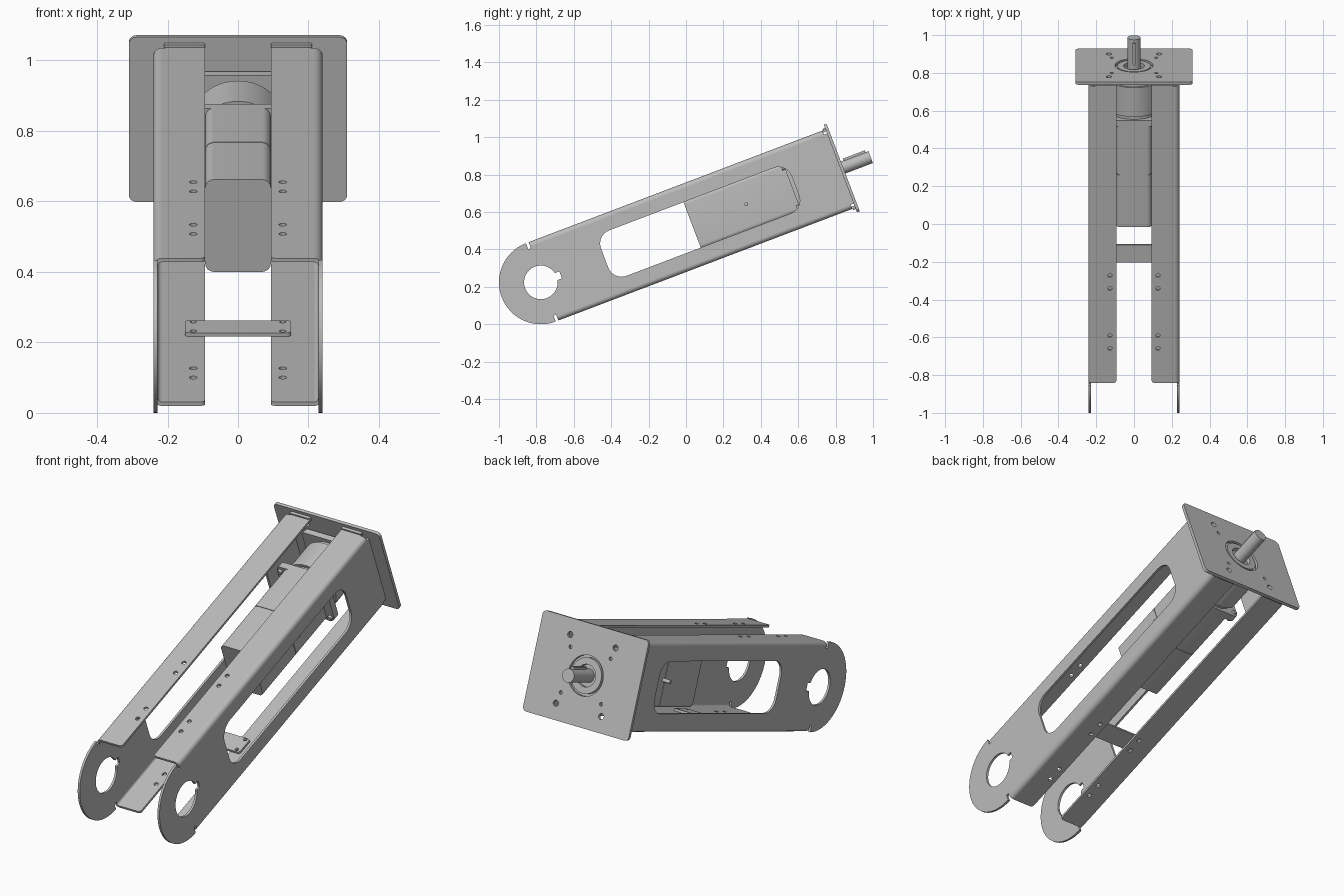
import bpy, bmesh, math
from mathutils import Matrix, Vector

if "Cube" in bpy.data.objects:
    bpy.data.objects.remove(bpy.data.objects["Cube"], do_unlink=True)

steel = bpy.data.materials.new("grey_steel")
steel.use_nodes = True
GREY = (0.5, 0.5, 0.5, 1)
steel.diffuse_color = GREY
steel.node_tree.nodes["Principled BSDF"].inputs["Base Color"].default_value = GREY

# Arm frame: x across, u along the tilted arm, v square to it; origin at the pivot
ARM = Matrix.Translation((0, -0.776, 0.224)) @ Matrix.Rotation(math.radians(20.8), 4, 'X')
X, U, V = Vector((1, 0, 0)), Vector((0, 1, 0)), Vector((0, 0, 1))


def arc(cx, cy, r, a0, a1, n=8):
    return [(cx + r * math.cos(math.radians(a0 + (a1 - a0) * i / n)),
             cy + r * math.sin(math.radians(a0 + (a1 - a0) * i / n))) for i in range(n + 1)]


def circle(cx, cy, r, n=32):
    return arc(cx, cy, r, 0, 360, n)[:-1]


def rounded(x0, x1, y0, y1, r, n=8):
    return (arc(x1 - r, y1 - r, r, 0, 90, n) + arc(x0 + r, y1 - r, r, 90, 180, n)
            + arc(x0 + r, y0 + r, r, 180, 270, n) + arc(x1 - r, y0 + r, r, 270, 360, n))


def solid(name, loops, p, q, lo, hi):
    """Fill outline loops (the later ones are holes) and extrude from lo to hi."""
    normal = p.cross(q)
    sign = sum(normal)
    curve = bpy.data.curves.new(name, 'CURVE')
    curve.dimensions, curve.fill_mode = '2D', 'BOTH'
    curve.extrude = (hi - lo) / 2
    for pts in loops:
        s = curve.splines.new('POLY')
        s.points.add(len(pts) - 1)
        for pt, (a, b) in zip(s.points, pts):
            pt.co = (a, b, 0, 1)
        s.use_cyclic_u = True
    tmp = bpy.data.objects.new(name + "_outline", curve)
    bpy.context.collection.objects.link(tmp)
    graph = bpy.context.evaluated_depsgraph_get()
    mesh = bpy.data.meshes.new_from_object(tmp.evaluated_get(graph))
    bpy.data.objects.remove(tmp, do_unlink=True)
    bpy.data.curves.remove(curve)
    frame = Matrix((p, q, normal)).transposed().to_4x4()
    frame.translation = normal * sign * (lo + hi) / 2
    bm = bmesh.new()
    bm.from_mesh(mesh)
    bmesh.ops.remove_doubles(bm, verts=bm.verts, dist=0.00005)
    bmesh.ops.transform(bm, matrix=frame, verts=bm.verts)
    bmesh.ops.recalc_face_normals(bm, faces=bm.faces)
    bm.to_mesh(mesh)
    bm.free()
    mesh.name = name
    mesh.materials.clear()
    mesh.materials.append(steel)
    ob = bpy.data.objects.new(name, mesh)
    ob.matrix_world = ARM
    bpy.context.collection.objects.link(ob)
    bpy.ops.object.select_all(action='DESELECT')
    ob.select_set(True)
    bpy.context.view_layer.objects.active = ob
    bpy.ops.object.shade_smooth_by_angle(angle=math.radians(35))
    return ob


def across(name, loops, lo, hi):      # outline in (u, v), extruded along x
    return solid(name, loops, U, V, lo, hi)


def flat(name, loops, lo, hi):        # outline in (x, u), extruded along v
    return solid(name, loops, X, U, lo, hi)


def along(name, loops, lo, hi):       # outline in (x, v), extruded along u
    return solid(name, loops, X, V, lo, hi)


R, T, BEND = 0.224, 0.012, 0.024      # arm half height, sheet thickness, bend radius
OUT, IN = 0.24, 0.093                 # outer and inner edge of each channel
START, END = 0.015, 1.713
edge = R - BEND

# Side panel outline: pivot disc, relief slits, window and keyed pivot bore
panel = (arc(0, 0, R, 90, 270, 40)
         + [(0, -0.19), (START, -0.19), (START, -edge), (END, -edge),
            (END, edge), (START, edge), (START, 0.19), (0, 0.19)])
window = rounded(0.365, 1.455, -0.13, 0.13, 0.075)
bore = arc(0, 0, 0.09, 13, 347, 40) + [(0.113, -0.02), (0.113, 0.02)]
bolt_rows = (0.21, 0.284, 0.55, 0.624)

for side, s in (("left", 1), ("right", -1)):
    across(side + "_side_panel", [panel, window, bore],
           *sorted((s * OUT, s * (OUT - T))))
    for level, k in (("top", 1), ("bottom", -1)):
        # Rounded bend between panel and flange
        c = OUT - BEND
        ring = arc(c, edge, BEND, 0, 90) + arc(c, edge, BEND - T, 90, 0)
        along(f"{side}_{level}_bend", [[(s * x, k * v) for x, v in ring]], START, END - 0.018)
        # Flange with a rounded free corner, an end tab and bolt holes
        outline = (arc(IN + 0.015, START + 0.015, 0.015, 180, 270)
                   + [(c, START), (c, END - 0.018), (c - 0.01, END - 0.018),
                      (c - 0.01, END), (IN, END)])
        holes = [circle(0.127, u, 0.011, 16) for u in bolt_rows]
        flat(f"{side}_{level}_flange",
             [[(s * x, u) for x, u in loop] for loop in [outline] + holes],
             *sorted((k * R, k * (R - T))))
        # Shallow weld pad where the flange meets the end plate
        flat(f"{side}_{level}_end_pad",
             [[(s * x, u) for x, u in rounded(IN, 0.21, END - 0.014, END, 0.004, 3)]],
             *sorted((k * R, k * (R + 0.008))))

# Cross bar bolted to the bottom flanges
bar_holes = [circle(s * 0.127, u, 0.009, 16) for s in (1, -1) for u in bolt_rows[2:]]
flat("cross_bar", [rounded(-0.15, 0.15, 0.536, 0.635, 0.012)] + bar_holes, -R + T, -R + 2 * T)

# End plate with centre bore and bolt holes
plate_holes = [circle(0, 0, 0.1, 48)]
for sx in (1, -1):
    for sv in (1, -1):
        plate_holes.append(circle(sx * 0.133, sv * 0.17, 0.015, 20))
        plate_holes.append(circle(sx * 0.118, sv * 0.113, 0.009, 16))
along("end_plate", [rounded(-0.31, 0.31, -0.25, 0.25, 0.022)] + plate_holes, END, END + 0.016)

# Motor housing in two sections with a thin seam
along("motor_rear_housing", [rounded(-0.093, 0.093, -0.14, 0.14, 0.025)], 0.865, 1.16)
along("motor_seam", [rounded(-0.09, 0.09, -0.137, 0.137, 0.025)], 1.16, 1.164)
along("motor_front_housing", [rounded(-0.093, 0.093, -0.14, 0.14, 0.025)], 1.164, 1.435)
for side, s in (("left", 1), ("right", -1)):
    across(side + "_motor_pin", [circle(1.175, 0, 0.01, 16)], *sorted((s * 0.09, s * 0.135)))

# Gearbox: mounting flange, stepped drum, square output flange and boss
along("gearbox_input_flange", [rounded(-0.14, 0.14, -0.14, 0.14, 0.03)], 1.435, 1.47)
along("gearbox_neck", [circle(0, 0, 0.125, 48)], 1.47, 1.49)
along("gearbox_drum", [circle(0, 0, 0.14, 64)], 1.49, 1.655)
along("gearbox_output_flange", [rounded(-0.145, 0.145, -0.149, 0.149, 0.02)], 1.655 + 0.02, 1.705)
along("gearbox_collar", [circle(0, 0, 0.128, 48)], 1.655, 1.675)
along("gearbox_boss", [circle(0, 0, 0.088, 48), circle(0, 0, 0.055, 32)], 1.705, 1.726)
for sx in (1, -1):
    for sv in (1, -1):
        along("flange_screw", [circle(sx * 0.118, sv * 0.113, 0.012, 12)], 1.42, 1.48)

# Output shaft with its key
along("output_shaft", [circle(0, 0, 0.034)], 1.70, 1.886)
flat("shaft_key", [rounded(-0.011, 0.011, 1.745, 1.87, 0.0105)], 0.02, 0.045)
